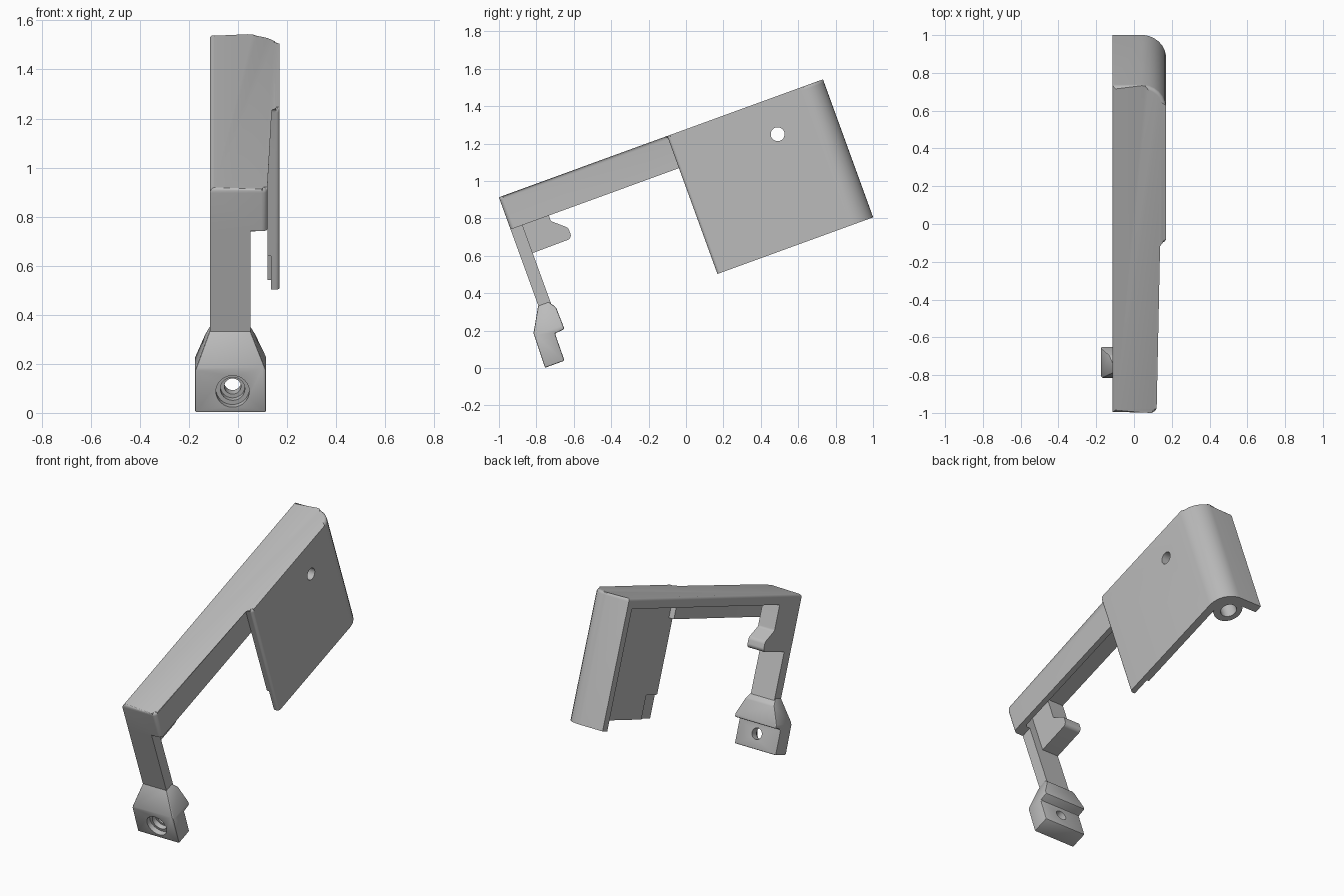
import bpy, bmesh, math
from mathutils import Matrix, Vector

if "Cube" in bpy.data.objects:
    bpy.data.objects.remove(bpy.data.objects["Cube"], do_unlink=True)

grey = bpy.data.materials.new("plain_grey")
grey.use_nodes = True
grey.diffuse_color = (0.5, 0.5, 0.5, 1)
grey.node_tree.nodes["Principled BSDF"].inputs["Base Color"].default_value = (0.5, 0.5, 0.5, 1)

# Parts are built level, then tilted about the x axis
TILT = Matrix.Rotation(math.radians(20), 4, 'X')
TOP, LIP, BASE, PLATE = 1.2, 1.017, 0.415, 1.14
FRONT, STEP, BACK = -0.628, 0.33, 1.216
SIDE = -0.115


def prism(name, pts, axis, lo, hi, round_top=0.0):
    """Extrude a closed outline along one axis."""
    def place(p, h):
        return {'X': (h, p[0], p[1]), 'Y': (p[0], h, p[1]), 'Z': (p[0], p[1], h)}[axis]
    bm = bmesh.new()
    low = [bm.verts.new(place(p, lo)) for p in pts]
    high = [bm.verts.new(place(p, hi)) for p in pts]
    bm.faces.new(low)
    bm.faces.new(high)
    for i in range(len(pts)):
        j = (i + 1) % len(pts)
        bm.faces.new((low[i], low[j], high[j], high[i]))
    if round_top:
        rim = [e for e in bm.edges if all(v in high for v in e.verts)]
        bmesh.ops.bevel(bm, geom=rim, offset=round_top, segments=4, profile=0.5, affect='EDGES')
    bmesh.ops.recalc_face_normals(bm, faces=bm.faces)
    me = bpy.data.meshes.new(name)
    bm.to_mesh(me)
    bm.free()
    me.materials.append(grey)
    ob = bpy.data.objects.new(name, me)
    bpy.context.scene.collection.objects.link(ob)
    return ob


def box(name, x, u, v):
    return prism(name, [(x[0], u[0]), (x[1], u[0]), (x[1], u[1]), (x[0], u[1])], 'Z', *v)


def circle(a, b, r, n=32):
    return [(a + r * math.cos(math.tau * i / n), b + r * math.sin(math.tau * i / n)) for i in range(n)]


def rounded(corners, steps=8):
    """Outline from (a, b, radius) corners, each rounded by its radius."""
    out = []
    for i, (a, b, r) in enumerate(corners):
        p = Vector((a, b))
        if not r:
            out.append((a, b))
            continue
        d1 = (Vector(corners[i - 1][:2]) - p).normalized()
        d2 = (Vector(corners[(i + 1) % len(corners)][:2]) - p).normalized()
        half = d1.angle(d2) / 2
        c = p + (d1 + d2).normalized() * r / math.sin(half)
        s, e = p + d1 * r / math.tan(half) - c, p + d2 * r / math.tan(half) - c
        for k in range(steps + 1):
            t = k / steps
            out.append(tuple(c + (s * (1 - t) + e * t).normalized() * r))
    return out


def bake(ob):
    graph = bpy.context.evaluated_depsgraph_get()
    ob.data = bpy.data.meshes.new_from_object(ob.evaluated_get(graph))
    ob.modifiers.clear()


def combine(ob, other, how='DIFFERENCE'):
    m = ob.modifiers.new("join", 'BOOLEAN')
    m.operation, m.solver, m.object = how, 'EXACT', other
    bake(ob)
    bpy.data.objects.remove(other, do_unlink=True)


# Cover: arm, top plate, side panel and rounded rear wall from one plan outline
cover = prism("cover", rounded([
    (SIDE, FRONT, 0), (0.12, FRONT, 0.025), (0.12, STEP, 0),
    (0.17, STEP, 0.018), (0.17, BACK, 0.13), (SIDE, BACK, 0)]), 'Z', BASE, TOP, 0.018)
combine(cover, box("under_arm", (-1, 1), (-1, STEP), (0, LIP)))
combine(cover, prism("lower_cavity", rounded([
    (-1, 0, 0), (0.12, 0, 0), (0.12, 1.166, 0.08), (-1, 1.166, 0)]), 'Z', 0, LIP))
combine(cover, prism("upper_cavity", rounded([
    (-1, -0.56, 0), (0.085, -0.56, 0.015), (0.085, 0.37, 0), (0.12, 0.37, 0),
    (0.12, 1.166, 0.08), (-1, 1.166, 0)]), 'Z', 0.9, PLATE))

# Screw boss inside the rounded rear corner, with a blind hole
combine(cover, prism("boss", circle(0.045, 1.105, 0.085), 'Z', BASE, 1.16), 'UNION')
combine(cover, prism("boss_hole", circle(0.04, 1.105, 0.047), 'Z', 0, 0.6))

# Panel hole and the recess at its lower front corner
combine(cover, prism("panel_hole", circle(0.888, 1.007, 0.037), 'X', 0.05, 0.3))
combine(cover, box("recess", (0, 0.135), (0, 0.445), (0, 0.56)))

# Leg hanging from the arm end
leg = box("leg", (SIDE, 0.05), (FRONT, -0.56), (0.56, LIP))

# Hooked tab behind the top of the leg
tab = prism("hook_tab", rounded([
    (-0.56, PLATE, 0), (-0.41, PLATE, 0), (-0.41, 0.985, 0.02), (-0.335, 0.92, 0.03),
    (-0.335, 0.86, 0.025), (-0.56, 0.858, 0)]), 'X', SIDE, 0.0)

# Foot: side profile trimmed by a tapered front outline
foot = prism("foot", [
    (FRONT, 0.585), (-0.703, 0.453), (-0.708, 0.259), (-0.597, 0.259),
    (-0.595, 0.413), (-0.539, 0.418), (-0.542, 0.543), (-0.57, 0.585)], 'X', -0.3, 0.3)
combine(foot, prism("foot_outline", [
    (-0.175, 0.2), (0.115, 0.2), (0.115, 0.44), (0.05, 0.585),
    (SIDE, 0.585), (-0.175, 0.44)], 'Y', -1, 0), 'INTERSECT')
edge = foot.modifiers.new("soft_edges", 'BEVEL')
edge.width, edge.segments = 0.007, 2
bake(foot)

# Stepped screw hole through the foot
for r, end in ((0.068, -0.675), (0.05, -0.645), (0.034, -0.4)):
    combine(foot, prism("screw_hole", circle(-0.022, 0.35, r), 'Y', -0.9, end))

# Smooth the curved faces and tilt everything into its pose
for ob in (cover, leg, tab, foot):
    ob.data.transform(TILT)
    bpy.ops.object.select_all(action='DESELECT')
    ob.select_set(True)
    bpy.context.view_layer.objects.active = ob
    bpy.ops.object.shade_smooth_by_angle(angle=math.radians(30))
